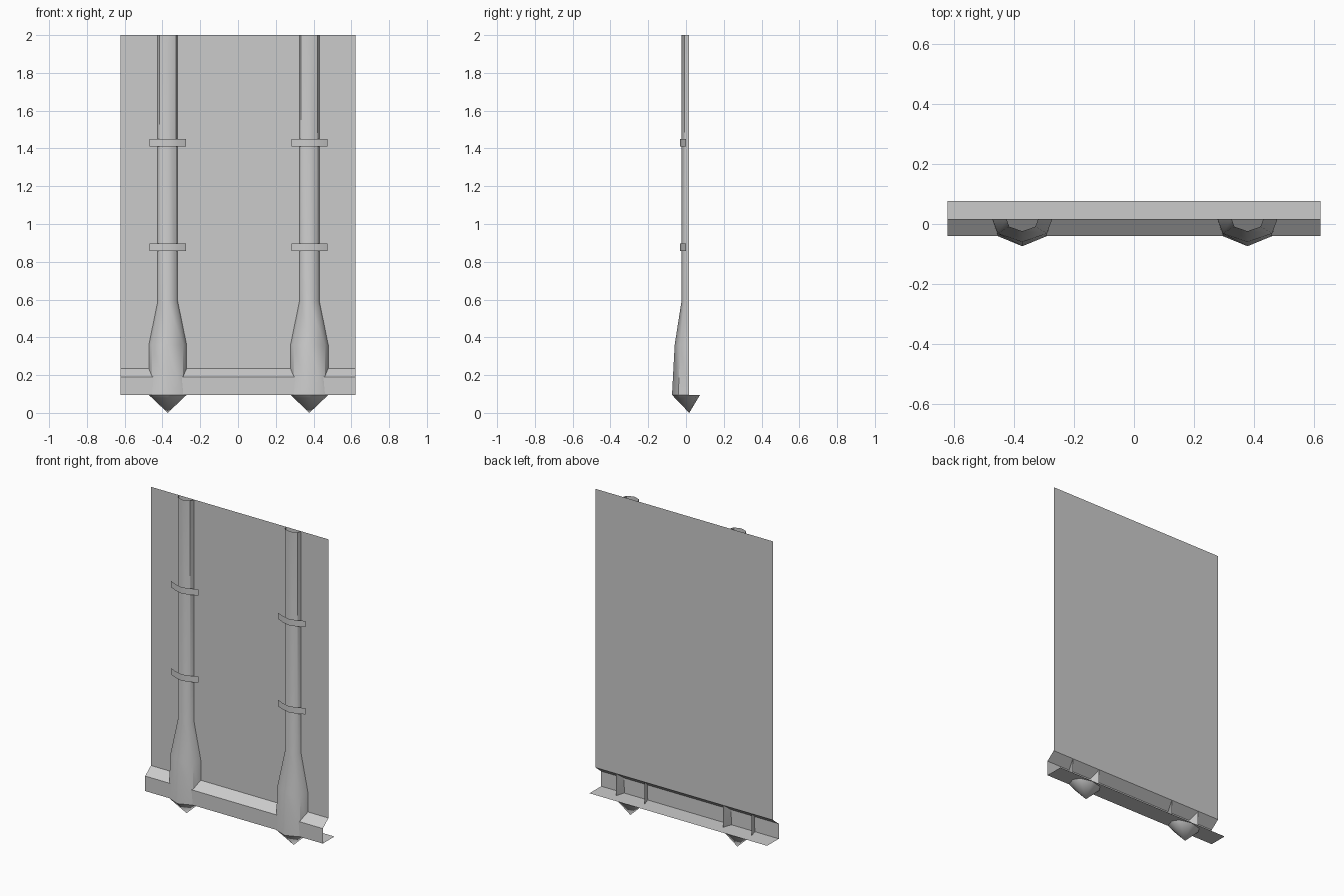
import bpy, math

if "Cube" in bpy.data.objects:
    bpy.data.objects.remove(bpy.data.objects["Cube"])

WALL_Y = 0.017
X0, X1 = -0.622, 0.622
CENTRES = (-0.372, 0.378)


def make(name, verts, faces, smooth=None):
    mesh = bpy.data.meshes.new(name)
    mesh.from_pydata(verts, [], faces)
    obj = bpy.data.objects.new(name, mesh)
    bpy.context.collection.objects.link(obj)
    if smooth:
        bpy.ops.object.select_all(action='DESELECT')
        obj.select_set(True)
        bpy.context.view_layer.objects.active = obj
        bpy.ops.object.shade_smooth_by_angle(angle=math.radians(smooth))
    return obj


def loft(rings):
    """Join equal-length open rings of points with quads."""
    n = len(rings[0])
    verts = [p for r in rings for p in r]
    faces = [(j * n + i, j * n + i + 1, (j + 1) * n + i + 1, (j + 1) * n + i)
             for j in range(len(rings) - 1) for i in range(n - 1)]
    return verts, faces


def section(cx, half, front, z):
    """Half-round five-point column section, open to the wall."""
    d = WALL_Y - front
    shape = ((-1, 0), (-0.82, 0.63), (0, 1), (0.82, 0.63), (1, 0))
    return [(cx + half * u, WALL_Y - d * v, z) for u, v in shape]


# Flat wall sheet
make("wall_panel", *loft([[(X0, WALL_Y, z), (X1, WALL_Y, z)] for z in (2.0, 0.235)]))

# Open-backed moulding with a sill flap underneath
profile = ((WALL_Y, 0.235), (-0.04, 0.19), (-0.04, 0.095), (0.077, 0.095))
make("base_moulding", *loft([[(X0, y, z), (X1, y, z)] for y, z in profile]))

for side, cx in zip(("left", "right"), CENTRES):
    # Half column: slim shaft swelling into a bulb
    rings = [section(cx, h, f, z) for h, f, z in (
        (0.053, -0.024, 2.0), (0.053, -0.024, 0.59),
        (0.100, -0.060, 0.36), (0.100, -0.074, 0.095))]
    make(side + "_column", *loft(rings), smooth=50)

    # Pointed drop below the bulb, continuing behind the wall line
    rim = section(cx, 0.1, -0.074, 0.095)
    rim += [(cx + 0.075, 0.055, 0.095), (cx, 0.074, 0.095), (cx - 0.075, 0.055, 0.095)]
    n = len(rim)
    make(side + "_drop_point", rim + [(cx, WALL_Y, 0.0)],
         [((i + 1) % n, i, n) for i in range(n)], smooth=50)

    # Thin clamp strips bent around the shaft
    bend = ((-0.096, 0.0), (-0.05, -0.02), (0, -0.033), (0.05, -0.02), (0.096, 0.0))
    for level, z in (("lower", 0.878), ("upper", 1.43)):
        make(f"{side}_{level}_clamp",
             *loft([[(cx + u, y, z + dz) for u, y in bend] for dz in (0.02, -0.02)]), smooth=40)
